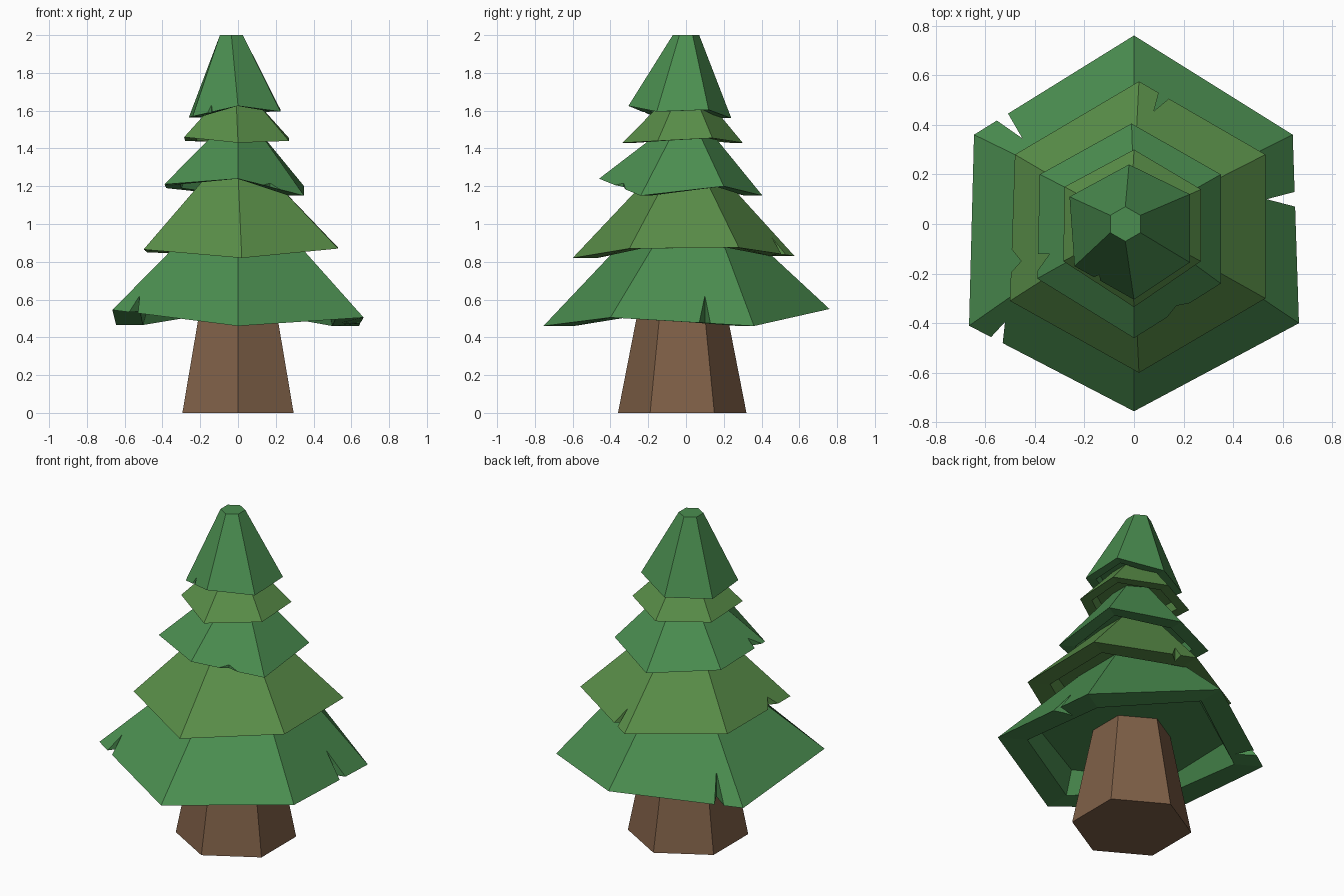
import bpy, bmesh, math
from mathutils import Vector

if "Cube" in bpy.data.objects:
    bpy.data.objects.remove(bpy.data.objects["Cube"])


def material(name, rgb):
    m = bpy.data.materials.new(name)
    m.diffuse_color = (*rgb, 1)
    m.use_nodes = True
    m.node_tree.nodes["Principled BSDF"].inputs["Base Color"].default_value = m.diffuse_color
    return m


GREEN = material("pine_green", (0.07, 0.27, 0.08))
OLIVE = material("moss_green", (0.10, 0.27, 0.065))
BROWN = material("bark", (0.21, 0.115, 0.063))


def make_object(name, bm, mat=None):
    bmesh.ops.recalc_face_normals(bm, faces=bm.faces)
    me = bpy.data.meshes.new(name)
    bm.to_mesh(me)
    bm.free()
    ob = bpy.data.objects.new(name, me)
    bpy.context.collection.objects.link(ob)
    if mat:
        me.materials.append(mat)
    return ob


def hexagon(r, z, cx=0, cy=0):
    # corners run clockwise from the back one
    return [Vector((cx + r * math.sin(i * math.pi / 3), cy + r * math.cos(i * math.pi / 3), z))
            for i in range(6)]


def loft(name, loops, mat=None):
    # closed solid through a list of rings with equal corner counts
    bm = bmesh.new()
    rings = [[bm.verts.new(p) for p in ring] for ring in loops]
    n = len(rings[0])
    for a, b in zip(rings, rings[1:]):
        for i in range(n):
            j = (i + 1) % n
            bm.faces.new((a[i], a[j], b[j], b[i]))
    bm.faces.new(rings[0])
    bm.faces.new(rings[-1])
    return make_object(name, bm, mat)


def tier(name, rim, top, depth, mat, notches):
    # hollow skirt: top ring, rim, flat underside lip, recessed ceiling
    rim = [Vector(p) for p in rim]
    mid = sum(rim, Vector()) / 6
    lip = [Vector((mid.x + (p.x - mid.x) * 0.78, mid.y + (p.y - mid.y) * 0.78, p.z)) for p in rim]
    ceiling = [Vector((mid.x + (p.x - mid.x) * 0.72, mid.y + (p.y - mid.y) * 0.72, mid.z + depth))
               for p in rim]
    ob = loft(name, [top, rim, lip, ceiling], mat)
    # torn notches: vertical wedges given by inner tip and two rim points
    for k, (tip, a, b) in enumerate(notches):
        t = Vector(tip)
        plan = [t, t + (Vector(a) - t) * 1.6, t + (Vector(b) - t) * 1.6]
        cut = loft(f"{name}_notch_cutter_{k}",
                   [[Vector((p.x, p.y, mid.z + h)) for p in plan] for h in (-0.3, 0.4)])
        cut.hide_render = True
        cut.hide_set(True)
        mod = ob.modifiers.new("notch", 'BOOLEAN')
        mod.operation = 'DIFFERENCE'
        mod.solver = 'EXACT'
        mod.object = cut


# Trunk
loft("trunk", [hexagon(0.34, 0, 0, -0.02), hexagon(0.215, 0.64, 0, -0.02)], BROWN)

# Foliage tiers, bottom to top
tier("foliage_bottom",
     [(0, 0.76, 0.55), (0.64, 0.36, 0.46), (0.665, -0.40, 0.505),
      (0, -0.755, 0.46), (-0.665, -0.41, 0.545), (-0.645, 0.36, 0.465)],
     hexagon(0.33, 0.93, 0, 0.02), 0.11, GREEN,
     [((0.535, 0.10), (0.65, 0.13), (0.65, 0.07)),
      ((-0.45, 0.345), (-0.505, 0.44), (-0.55, 0.415)),
      ((-0.52, -0.395), (-0.58, -0.46), (-0.53, -0.485))])

tier("foliage_lower",
     [(0.02, 0.575, 0.83), (0.53, 0.28, 0.875), (0.53, -0.30, 0.87),
      (0.02, -0.60, 0.82), (-0.50, -0.31, 0.865), (-0.48, 0.28, 0.85)],
     hexagon(0.175, 1.27), 0.08, OLIVE,
     [((0.08, 0.455), (0.10, 0.53), (0.14, 0.505)),
      ((-0.455, -0.15), (-0.495, -0.10), (-0.50, -0.20))])

tier("foliage_middle",
     [(-0.01, 0.405, 1.15), (0.35, 0.20, 1.20), (0.35, -0.24, 1.15),
      (0, -0.46, 1.24), (-0.39, -0.22, 1.21), (-0.38, 0.20, 1.19)],
     hexagon(0.12, 1.50), 0.06, GREEN,
     [((0.17, -0.33), (0.13, -0.38), (0.22, -0.32)),
      ((-0.34, -0.12), (-0.39, -0.12), (-0.39, -0.19))])

tier("foliage_upper",
     [(0, 0.30, 1.43), (0.27, 0.14, 1.455), (0.27, -0.15, 1.44),
      (0, -0.335, 1.43), (-0.285, -0.15, 1.46), (-0.28, 0.15, 1.44)],
     hexagon(0.11, 1.66, -0.01), 0.05, OLIVE, [])

tier("foliage_crown",
     [(-0.02, 0.24, 1.56), (0.225, 0.12, 1.605), (0.225, -0.155, 1.595),
      (0, -0.305, 1.625), (-0.24, -0.17, 1.57), (-0.26, 0.11, 1.565)],
     hexagon(0.07, 2.0, -0.035), 0.05, GREEN,
     [((-0.14, -0.205), (-0.135, -0.235), (-0.165, -0.215))])
